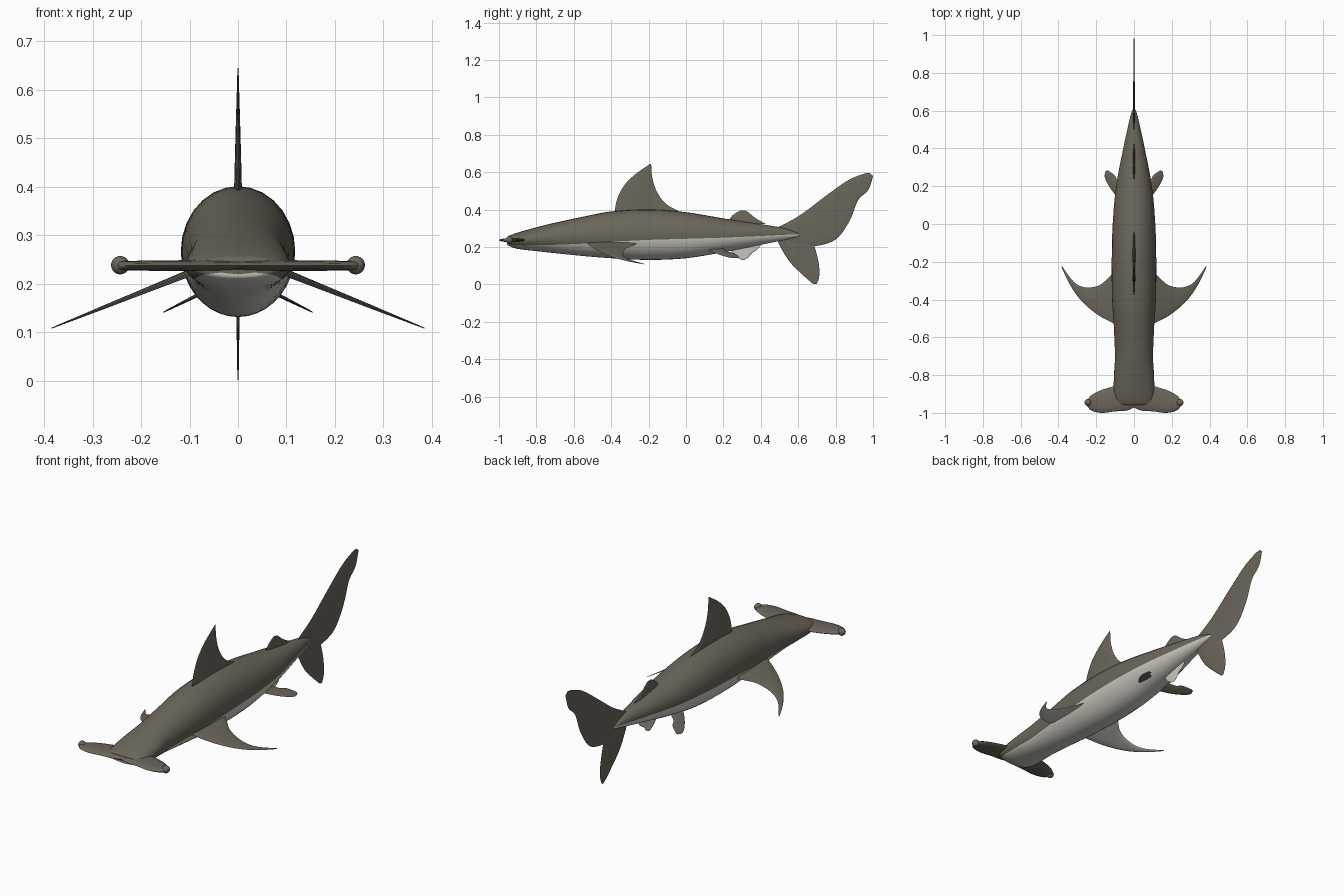
import bpy, bmesh, math
from mathutils import Vector

if "Cube" in bpy.data.objects:
    bpy.data.objects.remove(bpy.data.objects["Cube"])


def material(name, rgb):
    m = bpy.data.materials.new(name)
    m.use_nodes = True
    m.diffuse_color = (*rgb, 1)
    bsdf = m.node_tree.nodes["Principled BSDF"]
    bsdf.inputs["Base Color"].default_value = (*rgb, 1)
    bsdf.inputs["Roughness"].default_value = 0.7
    return m


SKIN = material("brown_grey_skin", (0.15, 0.133, 0.103))
BELLY = material("cream_belly", (0.6, 0.585, 0.52))


def spline(points, steps=6):
    """Smooth curve through control points of any dimension."""
    pts = [Vector(p) for p in points]
    out = []
    for i in range(len(pts) - 1):
        a, b, c = pts[max(i - 1, 0)], pts[i], pts[i + 1]
        d = pts[min(i + 2, len(pts) - 1)]
        for k in range(steps):
            t = k / steps
            out.append(0.5 * (2 * b + (c - a) * t + (2 * a - 5 * b + 4 * c - d) * t ** 2
                              + (3 * b - a - 3 * c + d) * t ** 3))
    return out + [pts[-1]]


def loft(name, rings, paint=None, mats=(SKIN, BELLY), angle=50):
    """Skin closed rings of equal size and cap both ends."""
    bm = bmesh.new()
    rows = [[bm.verts.new(p) for p in ring] for ring in rings]
    n = len(rows[0])
    slots = {}
    for a, b in zip(rows, rows[1:]):
        for i in range(n):
            j = (i + 1) % n
            slots[bm.faces.new((a[i], a[j], b[j], b[i]))] = i
    bm.faces.new(rows[0])
    bm.faces.new(rows[-1])
    bmesh.ops.recalc_face_normals(bm, faces=bm.faces)
    for f in bm.faces:
        if paint:
            f.material_index = int(paint(slots.get(f, 0), f))
    mesh = bpy.data.meshes.new(name)
    bm.to_mesh(mesh)
    bm.free()
    obj = bpy.data.objects.new(name, mesh)
    bpy.context.collection.objects.link(obj)
    for m in mats:
        mesh.materials.append(m)
    smooth(obj, angle)
    return obj


def smooth(obj, angle):
    bpy.ops.object.select_all(action="DESELECT")
    obj.select_set(True)
    bpy.context.view_layer.objects.active = obj
    bpy.ops.object.shade_smooth_by_angle(angle=math.radians(angle))


def fin(name, lead, trail, place, root, tip, **kw):
    """Lens-shaped sections between a leading and a trailing edge.
    place(u, v, h) maps outline coordinates and thickness to space."""
    rings = []
    a, b = spline(lead), spline(trail)
    for i, (p, q) in enumerate(zip(a, b)):
        half = root + (tip - root) * i / (len(a) - 1)
        ring = []
        for k in range(12):
            ang = math.tau * k / 12
            u, v = p.lerp(q, 0.5 - 0.5 * math.cos(ang))
            ring.append(place(u, v, half * math.sin(ang)))
        rings.append(ring)
    return loft(name, rings, **kw)


# Body: y, half width, top, bottom, colour line
body = [(-0.958, 0.055, 0.25, 0.22, 0.223), (-0.95, 0.09, 0.258, 0.208, 0.218),
        (-0.9, 0.107, 0.277, 0.19, 0.21), (-0.8, 0.106, 0.305, 0.178, 0.21),
        (-0.7, 0.101, 0.33, 0.167, 0.212), (-0.55, 0.107, 0.362, 0.152, 0.218),
        (-0.4, 0.116, 0.39, 0.14, 0.228), (-0.2, 0.118, 0.401, 0.131, 0.238),
        (0, 0.113, 0.386, 0.14, 0.244), (0.2, 0.095, 0.353, 0.172, 0.25),
        (0.4, 0.057, 0.322, 0.212, 0.259), (0.52, 0.031, 0.302, 0.236, 0.265),
        (0.59, 0.014, 0.278, 0.252, 0.267), (0.612, 0.003, 0.268, 0.262, 0.266)]
ARC = 16


def section(row):
    y, w, top, bottom, line = row
    mid, h = (top + bottom) / 2, (top - bottom) / 2
    start = math.asin(max(-0.95, min(0.95, (line - mid) / h)))
    upper = [start + (math.pi - 2 * start) * k / ARC for k in range(ARC)]
    lower = [math.pi - start + (math.pi + 2 * start) * k / ARC for k in range(ARC)]
    return [(w * math.cos(t), y, mid + h * math.sin(t)) for t in upper + lower]


loft("body", [section(r) for r in spline(body)], paint=lambda slot, f: slot >= ARC)


# Upright fins along the centre line, outlines in (y, z)
def upright(u, v, h):
    return (h, u, v)


fin("front_dorsal_fin",
    [(-0.385, 0.36), (-0.37, 0.45), (-0.33, 0.53), (-0.27, 0.59), (-0.19, 0.645)],
    [(0.01, 0.37), (-0.1, 0.425), (-0.155, 0.495), (-0.18, 0.57), (-0.186, 0.64)],
    upright, 0.009, 0.001)
fin("rear_dorsal_fin",
    [(0.22, 0.33), (0.25, 0.37), (0.29, 0.394), (0.31, 0.395)],
    [(0.43, 0.322), (0.375, 0.352), (0.345, 0.376), (0.325, 0.391)],
    upright, 0.006, 0.001)
fin("anal_fin",
    [(0.23, 0.2), (0.26, 0.155), (0.3, 0.131), (0.32, 0.135)],
    [(0.405, 0.22), (0.385, 0.19), (0.35, 0.165), (0.335, 0.145)],
    upright, 0.005, 0.001, mats=(BELLY,))
fin("upper_tail_lobe",
    [(0.49, 0.305), (0.54, 0.33), (0.62, 0.377), (0.75, 0.475), (0.86, 0.553),
     (0.94, 0.588), (0.98, 0.597)],
    [(0.58, 0.205), (0.69, 0.205), (0.8, 0.24), (0.875, 0.34), (0.92, 0.45),
     (0.975, 0.505), (1.0, 0.58)],
    upright, 0.006, 0.001)
fin("lower_tail_lobe",
    [(0.48, 0.26), (0.505, 0.2), (0.555, 0.12), (0.625, 0.05), (0.68, 0.002)],
    [(0.66, 0.26), (0.688, 0.2), (0.71, 0.11), (0.712, 0.04), (0.697, 0.001)],
    upright, 0.005, 0.001)

# Paired parts, outlines in (x, y)
for side, s in (("left", 1), ("right", -1)):
    fin(side + "_pectoral_fin",
        [(0.06, -0.54), (0.12, -0.52), (0.2, -0.475), (0.28, -0.405), (0.34, -0.32),
         (0.385, -0.225)],
        [(0.06, -0.22), (0.125, -0.275), (0.185, -0.325), (0.26, -0.335),
         (0.32, -0.305), (0.381, -0.223)],
        lambda u, v, h: (s * u, v, 0.218 - 0.4 * (u - 0.11) + h), 0.009, 0.001,
        paint=lambda slot, f: f.normal.z < -0.1)
    fin(side + "_pelvic_fin",
        [(0.05, 0.1), (0.1, 0.155), (0.135, 0.205), (0.155, 0.25), (0.15, 0.28)],
        [(0.05, 0.2), (0.085, 0.225), (0.1, 0.255), (0.125, 0.275), (0.14, 0.284)],
        lambda u, v, h: (s * u, v, 0.173 - 0.5 * (u - 0.09) + h), 0.005, 0.001)
    fin(side + "_hammer_lobe",
        [(0, -0.972), (0.04, -0.988), (0.1, -0.992), (0.17, -1.0), (0.225, -0.988),
         (0.25, -0.96)],
        [(0, -0.84), (0.05, -0.845), (0.11, -0.86), (0.18, -0.882), (0.23, -0.91),
         (0.252, -0.945)],
        lambda u, v, h: (s * u, v, 0.237 + h), 0.013, 0.009, mats=(SKIN,))
    bpy.ops.mesh.primitive_uv_sphere_add(segments=20, ring_count=12, radius=0.019,
                                         location=(s * 0.243, -0.945, 0.238))
    eye = bpy.context.object
    eye.name = side + "_eye"
    eye.data.materials.append(SKIN)
    smooth(eye, 60)
